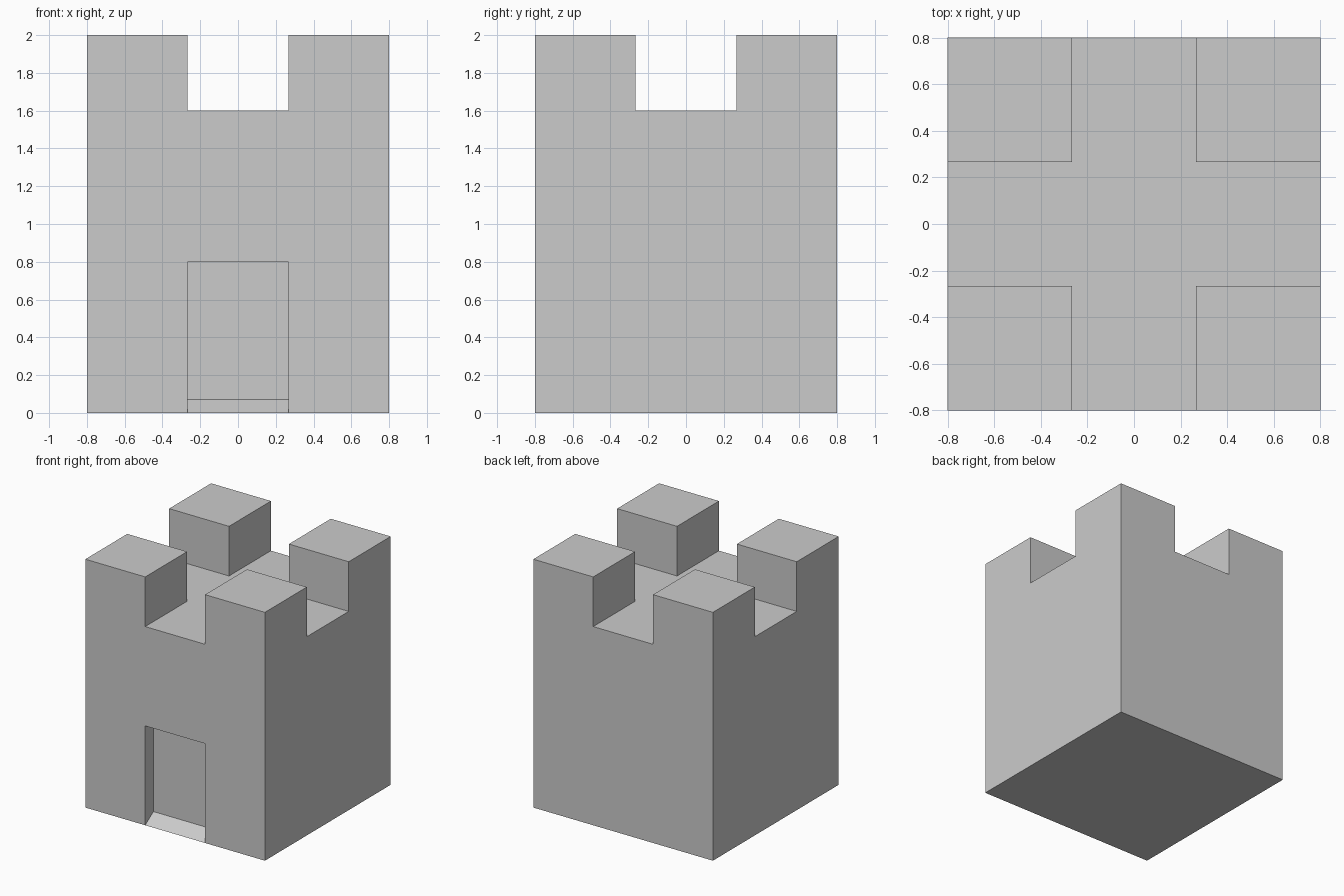
import bpy, bmesh
from mathutils import Vector

if "Cube" in bpy.data.objects:
    bpy.data.objects.remove(bpy.data.objects["Cube"])

HALF = 0.8            # half width of the tower
THIRD = HALF / 3      # grid line that sets battlement and doorway width
ROOF, TOP = 1.6, 2.0
DOOR_TOP, DOOR_DEPTH, SILL = 0.8, 0.105, 0.07

bm = bmesh.new()

# Tower body
bmesh.ops.create_cube(bm, size=2 * HALF)
bmesh.ops.translate(bm, verts=bm.verts, vec=(0, 0, ROOF / 2))


def slice_body(point, normal):
    bmesh.ops.bisect_plane(bm, geom=bm.verts[:] + bm.edges[:] + bm.faces[:],
                           plane_co=point, plane_no=normal)


def extrude(faces, offset):
    new = bmesh.ops.extrude_discrete_faces(bm, faces=faces)["faces"]
    verts = list({v for f in new for v in f.verts})
    bmesh.ops.translate(bm, verts=verts, vec=offset)
    return verts


# Guide loops for battlements and doorway
for s in (-THIRD, THIRD):
    slice_body((s, 0, 0), (1, 0, 0))
    slice_body((0, s, 0), (0, 1, 0))
slice_body((0, 0, DOOR_TOP), (0, 0, 1))

# Four corner battlements
centres = [(f, f.calc_center_median()) for f in bm.faces]
corners = [f for f, c in centres
           if c.z > ROOF - 0.01 and abs(c.x) > THIRD and abs(c.y) > THIRD]
extrude(corners, Vector((0, 0, TOP - ROOF)))

# Recessed doorway with a sloping sill
door = [f for f in bm.faces
        if (c := f.calc_center_median()).y < -HALF + 0.01
        and abs(c.x) < 0.01 and c.z < DOOR_TOP]
for v in extrude(door, Vector((0, DOOR_DEPTH, 0))):
    if v.co.z < 0.01:
        v.co.z = SILL

# Merge coplanar faces
bmesh.ops.recalc_face_normals(bm, faces=bm.faces)
bmesh.ops.dissolve_limit(bm, angle_limit=0.01, verts=bm.verts, edges=bm.edges)

mesh = bpy.data.meshes.new("castle_tower")
bm.to_mesh(mesh)
bm.free()
bpy.context.collection.objects.link(bpy.data.objects.new("castle_tower", mesh))
